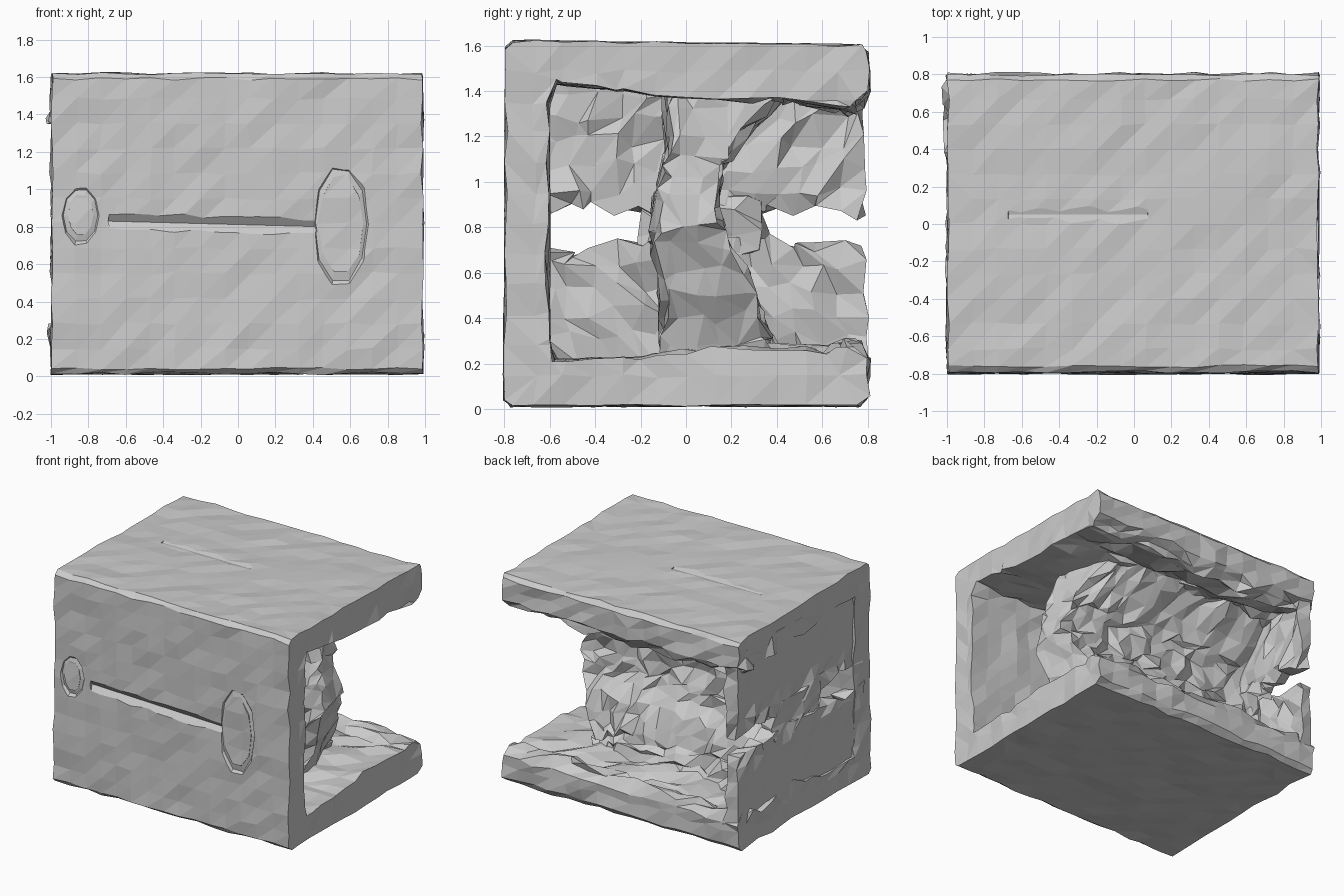
import bpy, bmesh, random
from math import radians
from mathutils import Vector

if "Cube" in bpy.data.objects:
    bpy.data.objects.remove(bpy.data.objects["Cube"])

random.seed(7)


def prism(name, profile, x0, x1, step, jitter):
    """Extrude a (y, z) profile along x, slice it into a grid, then crinkle it."""
    bm = bmesh.new()
    face = bm.faces.new([bm.verts.new((x0, y, z)) for y, z in profile])
    out = bmesh.ops.extrude_face_region(bm, geom=[face])
    moved = [g for g in out["geom"] if isinstance(g, bmesh.types.BMVert)]
    bmesh.ops.translate(bm, verts=moved, vec=(x1 - x0, 0, 0))
    for axis in range(3):
        values = [v.co[axis] for v in bm.verts]
        lo, hi = min(values), max(values)
        n = max(1, round((hi - lo) / step))
        for i in range(1, n):
            co, no = Vector(), Vector()
            co[axis] = lo + (hi - lo) * i / n
            no[axis] = 1
            bmesh.ops.bisect_plane(bm, geom=bm.verts[:] + bm.edges[:] + bm.faces[:],
                                   dist=1e-5, plane_co=co, plane_no=no)
    bmesh.ops.remove_doubles(bm, verts=bm.verts, dist=0.015)
    bmesh.ops.triangulate(bm, faces=bm.faces[:])
    for v in bm.verts:
        amount = jitter(v.co)
        v.co += Vector([random.uniform(-amount, amount) for _ in range(3)])
    bmesh.ops.recalc_face_normals(bm, faces=bm.faces[:])
    mesh = bpy.data.meshes.new(name)
    bm.to_mesh(mesh)
    bm.free()
    ob = bpy.data.objects.new(name, mesh)
    bpy.context.collection.objects.link(ob)
    return ob


def carve(target, cutter):
    # Roughen the cutter so the dents look worn
    for v in cutter.data.vertices:
        v.co *= random.uniform(0.97, 1.03)
    mod = target.modifiers.new("carve", "BOOLEAN")
    mod.operation = "DIFFERENCE"
    mod.solver = "EXACT"
    mod.object = cutter
    cutter.hide_render = True
    cutter.hide_set(True)


def ring_cutter(name, x, z, major, minor, sx, sz):
    bpy.ops.mesh.primitive_torus_add(major_segments=10, minor_segments=5,
                                     major_radius=major, minor_radius=minor,
                                     location=(x, -0.805, z), rotation=(radians(90), 0, 0))
    ob = bpy.context.object
    ob.name = name
    ob.scale = (sx, sz, 1)
    return ob


def wedge_cutter(name, loc, size, angle):
    """Long diamond-section bar."""
    bpy.ops.mesh.primitive_cylinder_add(vertices=4, radius=1, depth=1, location=loc,
                                        rotation=(0, radians(90 + angle), 0))
    ob = bpy.context.object
    ob.name = name
    ob.scale = (size[2], size[1], size[0])
    return ob


def shell_jitter(p):
    if p.y < -0.76 or p.z > 1.56 or p.z < 0.05:
        return 0.008
    if p.x > 0.9:
        return 0.012
    return 0.035 if p.y > 0.1 and 0.1 < p.z < 1.5 and p.y < 0.78 else 0.015


# Outer shell: front wall, top slab and bottom slab as one channel open to the back
shell_profile = [(-0.8, 0.04), (-0.77, 0.015), (0.76, 0.015), (0.8, 0.05), (0.8, 0.22),
                 (0.74, 0.29), (0.62, 0.25), (0.12, 0.27), (-0.2, 0.22), (-0.58, 0.21),
                 (-0.61, 0.3), (-0.61, 1.35), (-0.58, 1.44), (-0.3, 1.41), (0, 1.37),
                 (0.45, 1.37), (0.72, 1.32), (0.8, 1.4), (0.8, 1.57), (0.77, 1.6),
                 (-0.76, 1.62), (-0.79, 1.59)]
shell = prism("outer_shell", shell_profile, -0.995, 0.985, 0.13, shell_jitter)

# Long groove with a ring-shaped dent at each end on the front
carve(shell, wedge_cutter("front_groove_cutter", (-0.13, -0.805, 0.815), (1.1, 0.04, 0.055), 1.5))
carve(shell, ring_cutter("small_ring_cutter", -0.84, 0.86, 0.1, 0.025, 0.85, 1.35))
carve(shell, ring_cutter("large_ring_cutter", 0.55, 0.81, 0.17, 0.022, 0.8, 1.75))

# Faint groove on the top
carve(shell, wedge_cutter("top_groove_cutter", (-0.3, 0.05, 1.615), (0.75, 0.05, 0.014), 0))


# Left wall: upper and lower panels with a ragged slit between, joined by a bridge
def wall_jitter(p):
    if 0.6 < p.z < 1.0:
        return 0.02 if p.x < -0.95 else 0.035
    return 0.004 if p.x < -0.95 else 0.035


panels = {
    "left_wall_upper": [(-0.7, 0.88), (-0.45, 0.9), (-0.2, 0.86), (0.35, 0.87), (0.55, 0.89),
                        (0.78, 0.86), (0.78, 1.5), (-0.7, 1.5)],
    "left_wall_lower": [(-0.7, 0.1), (0.78, 0.1), (0.78, 0.73), (0.5, 0.72), (0.35, 0.75),
                        (-0.2, 0.74), (-0.47, 0.68), (-0.7, 0.75)],
    "left_wall_bridge": [(-0.2, 0.68), (0.35, 0.68), (0.35, 0.94), (-0.2, 0.94)],
}
for name, profile in panels.items():
    prism(name, profile, -0.985, -0.89, 0.1, wall_jitter)

# Crinkled divider standing between the slabs, flared at top and bottom
divider_profile = [(-0.09, 0.2), (0.42, 0.2), (0.32, 0.38), (0.26, 0.6), (0.17, 0.72),
                   (0.12, 0.9), (0.15, 1.08), (0.26, 1.22), (0.45, 1.42), (-0.08, 1.42),
                   (-0.07, 1.1), (-0.12, 0.95), (-0.14, 0.75), (-0.1, 0.6)]
divider = prism("inner_divider", divider_profile, -0.93, 0.82, 0.1, lambda p: 0.034)
# Pull the free end back toward the slabs
for v in divider.data.vertices:
    if v.co.x > 0.3:
        v.co.x -= (abs(v.co.z - 0.85) + max(v.co.y, 0)) * 0.6 * (v.co.x - 0.3)
